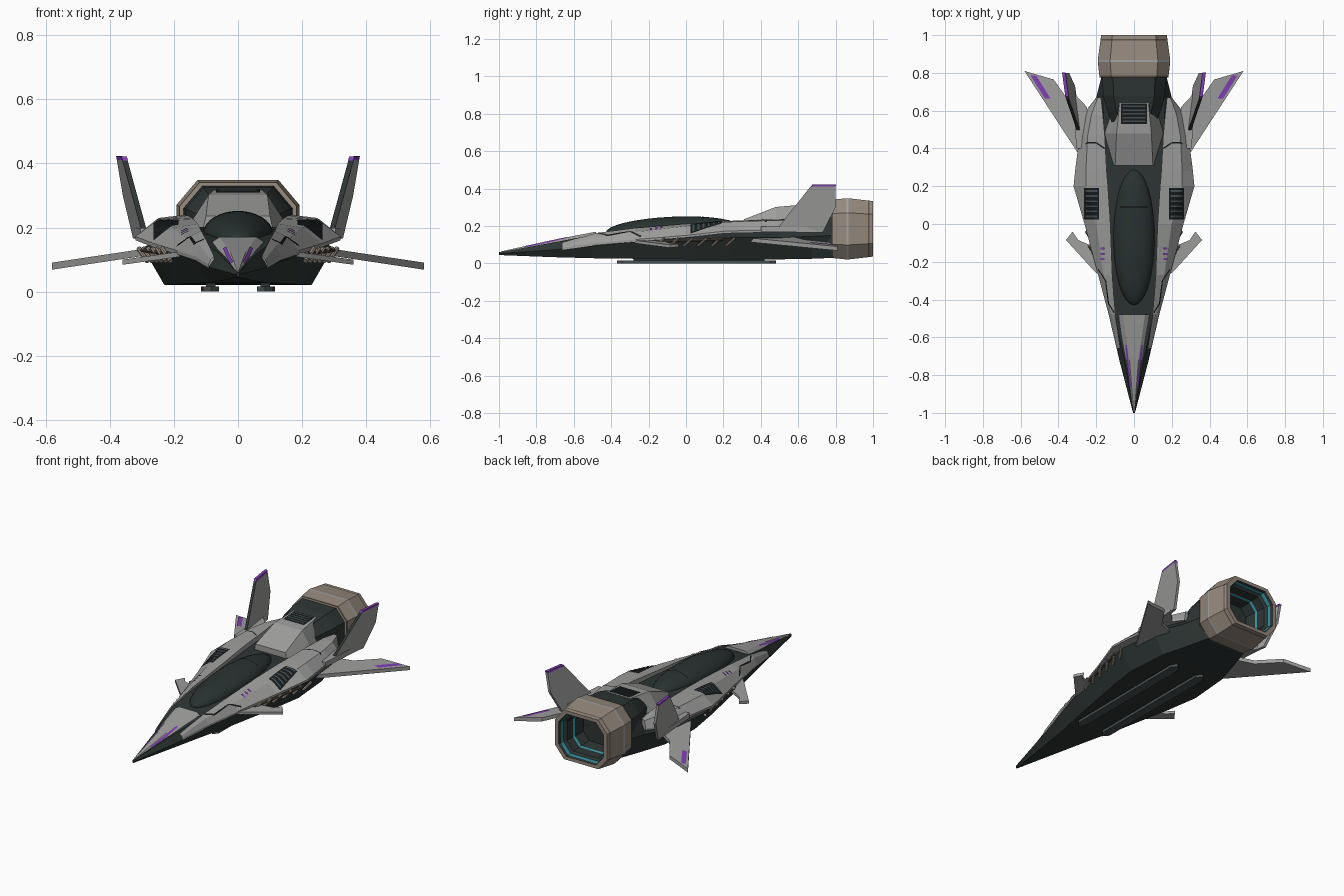
import bpy, bmesh, math
from mathutils import Vector, Matrix
from mathutils.bvhtree import BVHTree

if "Cube" in bpy.data.objects:
    bpy.data.objects.remove(bpy.data.objects["Cube"])

def mat(name, r, g, b):
    m = bpy.data.materials.new(name)
    m.diffuse_color = (r, g, b, 1)
    m.use_nodes = True
    m.node_tree.nodes["Principled BSDF"].inputs["Base Color"].default_value = m.diffuse_color
    return m

GREY = mat("hull grey", .34, .34, .335)
DARK = mat("dark hull", .026, .036, .034)
GLASS = mat("canopy glass", .022, .032, .030)
TAN = mat("nozzle tan", .30, .25, .205)
BROWN = mat("nozzle seam brown", .11, .085, .065)
PALE = mat("pale metal", .36, .38, .40)
PURPLE = mat("purple marking", .22, .05, .46)
TEAL = mat("engine teal", .03, .27, .34)
BLACK = mat("vent black", .008, .011, .012)
SKID = mat("skid grey", .065, .08, .085)

def finish(name, bm, mats, mirror=False, recalc=True):
    if recalc:
        bmesh.ops.recalc_face_normals(bm, faces=bm.faces)
    me = bpy.data.meshes.new(name)
    bm.to_mesh(me)
    bm.free()
    for m in mats:
        me.materials.append(m)
    ob = bpy.data.objects.new(name, me)
    bpy.context.collection.objects.link(ob)
    if mirror:
        mod = ob.modifiers.new("mirror", 'MIRROR')
        mod.use_mirror_merge = False
    return ob

def loft(name, rings, mats, bands=None, mirror=False):
    """Skin closed rings of 3D points; bands gives a material index per band."""
    bm = bmesh.new()
    vs = [[bm.verts.new(p) for p in r] for r in rings]
    n = len(vs[0])
    for k in range(len(vs) - 1):
        for i in range(n):
            j = (i + 1) % n
            f = bm.faces.new((vs[k][i], vs[k][j], vs[k + 1][j], vs[k + 1][i]))
            f.material_index = bands[k] if bands else 0
    bm.faces.new(vs[0][::-1])
    f = bm.faces.new(vs[-1])
    f.material_index = bands[-1] if bands else 0
    return finish(name, bm, mats, mirror)

def sym(y, *half):
    """Symmetric ring from half profile points, bottom to top."""
    return [(x, y, z) for x, z in half] + [(-x, y, z) for x, z in half[::-1]]

def prism(name, pts, off, mats, sides={}, mirror=True):
    """Plate: polygon pushed along off; sides maps edge number to material."""
    bm = bmesh.new()
    off = Vector(off)
    a = [bm.verts.new(p) for p in pts]
    b = [bm.verts.new(Vector(p) + off) for p in pts]
    bm.faces.new(a)
    bm.faces.new(b[::-1])
    for i in range(len(a)):
        j = (i + 1) % len(a)
        f = bm.faces.new((a[i], b[i], b[j], a[j]))
        f.material_index = sides.get(i, 0)
    return finish(name, bm, mats, mirror)

def strip(name, path, width, m, target, mirror=True, lift=.003, across=(0, 0)):
    """Thin painted strip laid on the top of a target object."""
    me = target.data
    tree = BVHTree.FromPolygons([v.co for v in me.vertices],
                                [p.vertices[:] for p in me.polygons])
    bm = bmesh.new()
    for p, q in zip(path, path[1:]):
        p, q = Vector(p), Vector(q)
        d = (q - p).normalized()
        s = Vector(across) if any(across) else Vector((-d.y, d.x))
        rows, n, w = [], 8, 4
        for i in range(n + 1):
            row = []
            for k in range(w + 1):
                c = p.lerp(q, i / n) + s * width * (k / w - .5)
                hit = tree.ray_cast(Vector((c.x, c.y, 2)), Vector((0, 0, -1)))[0]
                row.append(bm.verts.new((c.x, c.y, hit.z + lift)) if hit else None)
            rows.append(row)
        for i in range(n):
            for k in range(w):
                quad = [rows[i][k], rows[i + 1][k], rows[i + 1][k + 1], rows[i][k + 1]]
                if all(quad):
                    f = bm.faces.new(quad)
                    f.normal_update()
                    if f.normal.z < 0:
                        f.normal_flip()
    return finish(name, bm, [m], mirror, recalc=False)

# Dark lower hull: y, then bottom, widest and deck points
loft("lower_hull", [sym(*s) for s in (
    (-1, (.003, .045), (.005, .053), (.003, .06)),
    (-.72, (.05, .034), (.078, .072), (.05, .11)),
    (-.5, (.09, .028), (.128, .092), (.1, .152)),
    (-.27, (.14, .025), (.185, .115), (.12, .178)),
    (.05, (.2, .022), (.262, .132), (.14, .195)),
    (.25, (.23, .021), (.298, .138), (.15, .2)),
    (.5, (.21, .022), (.275, .138), (.16, .205)),
    (.67, (.16, .025), (.2, .145), (.165, .225)),
    (.79, (.125, .03), (.17, .15), (.15, .25)))], [DARK])

# Grey nose cover
nose = loft("nose_cover", [sym(*s) for s in (
    (-.99, (.003, .052), (.004, .058), (.002, .064)),
    (-.72, (.056, .085), (.058, .096), (.024, .124)),
    (-.48, (.1, .12), (.108, .138), (.058, .17)))], [GREY])

# Grey side shells: y, outer edge, shoulder, inner edge
shell = loft("side_shell", [
    [(xo, y, zo - .012), (xo, y, zo), (xs, y, zs), (xi, y, zi), (xi, y, zo - .012)]
    for y, xo, zo, xs, zs, xi, zi in (
        (-.66, .092, .085, .085, .1, .075, .11),
        (-.48, .134, .11, .12, .145, .1, .163),
        (-.27, .19, .128, .16, .168, .115, .19),
        (0, .262, .15, .2, .2, .125, .212),
        (.2, .32, .172, .255, .22, .138, .226),
        (.28, .312, .175, .255, .225, .145, .23),
        (.47, .288, .178, .245, .23, .155, .237),
        (.58, .27, .178, .225, .23, .165, .24),
        (.67, .2, .18, .192, .225, .175, .232))], [GREY], mirror=True)

# Dorsal fairing behind the cockpit
dorsal = loft("dorsal_fairing", [sym(*s) for s in (
    (.31, (.11, .19), (.1, .236)),
    (.48, (.158, .2), (.092, .302)),
    (.64, (.115, .2), (.076, .316)))], [GREY])

# Canopy
bm = bmesh.new()
bmesh.ops.create_uvsphere(bm, u_segments=32, v_segments=16, radius=1,
    matrix=Matrix.Translation((0, -.07, .18)) @ Matrix.Rotation(math.radians(2.5), 4, 'X')
    @ Matrix.Diagonal((.11, .36, .07, 1)))
for f in bm.faces:
    f.smooth = True
canopy = finish("canopy", bm, [GLASS])
strip("canopy_seam", [(-.1, .09), (.1, .09)], .008, BLACK, canopy, mirror=False)

# Octagonal engine neck and nozzle
def octo(y, s):
    return [(x * s, y, .185 + z * s) for x, z in (
        (.125, -.162), (.19, -.085), (.19, .085), (.125, .162),
        (-.125, .162), (-.19, .085), (-.19, -.085), (-.125, -.162))]

loft("engine_neck", [octo(.5, .55), octo(.62, .78), octo(.68, .86), octo(.8, .9)], [DARK])
loft("engine_nozzle", [octo(y, s) for y, s in (
    (.775, .9), (.776, .96), (.785, .965), (.858, 1.01), (.868, 1.01),
    (.972, .935), (.98, .93), (1, .915), (1, .79), (.985, .77), (.965, .75),
    (.955, .67), (.9, .65), (.89, .62), (.82, .58))],
    [TAN, BROWN, PALE, TEAL, DARK],
    [0, 1, 0, 2, 0, 1, 0, 0, 4, 3, 4, 4, 3, 4])

# Swept rear wings
def wz(x):
    return .14 - (x - .25) * .15
wing = prism("rear_wing", [(x, y, wz(x)) for x, y in (
    (.2, .24), (.3, .38), (.58, .81), (.425, .765), (.33, .63), (.2, .56))],
    (0, 0, -.022), [GREY])
strip("wing_marking", [(.532, .785), (.457, .665)], .03, PURPLE, wing, across=(1, 0))

# Small canards ahead of the wings
prism("canard", [(x, y, .125 - (x - .18) * .14) for x, y in (
    (.15, -.3), (.21, -.25), (.36, -.085), (.325, -.04), (.295, -.085), (.19, -.13))],
    (0, 0, -.016), [GREY])

# Leaning tail fins with dark leading edge and purple tip
def fin_pt(y, z):
    return (.292 + (y - .45) * .13 + (z - .17) * .17, y, z)
prism("tail_fin", [fin_pt(*p) for p in (
    (.4, .165), (.49, .19), (.665, .41), (.8, .412), (.8, .3), (.73, .165))],
    (-.016, 0, 0), [GREY, DARK], {0: 1, 1: 1})
prism("tail_fin_tip", [fin_pt(*p) for p in (
    (.665, .41), (.675, .421), (.802, .423), (.8, .411))], (-.017, 0, 0), [PURPLE])
prism("fin_root_block", [(.24, .4, .168), (.305, .4, .168), (.325, .7, .168), (.25, .62, .168)],
    (0, 0, .03), [GREY])

# Nose and shoulder markings
strip("nose_stripe", [(.042, -.64), (.02, -.86)], .009, PURPLE, nose)
for i in range(3):
    strip("shoulder_mark", [(.155, -.13 - i * .028), (.178, -.13 - i * .028)], .011, PURPLE, shell)

# Panel lines on the shells
strip("shell_panel_line", [(.282, .4), (.25, .43), (.2, .43), (.155, .4)], .007, BLACK, shell)
strip("front_panel_line", [(.19, -.24), (.15, -.3), (.135, -.42), (.105, -.47)], .006, BLACK, shell)

# Louvred vents
strip("side_vent", [(.225, .025), (.225, .19)], .078, BLACK, shell, across=(1, 0))
for i in range(6):
    y = .04 + i * .027
    strip("side_vent_slat", [(.192, y), (.258, y)], .009, SKID, shell, lift=.006)
strip("dorsal_vent", [(0, .53), (0, .637)], .138, BLACK, dorsal, mirror=False, across=(1, 0))
for i in range(5):
    y = .543 + i * .02
    strip("dorsal_vent_slat", [(-.06, y), (.06, y)], .008, SKID, dorsal, mirror=False, lift=.007)

# Exposed pipes under the shell edge
def rod(name, a, b, r, m):
    a, b = Vector(a), Vector(b)
    bm = bmesh.new()
    rot = (b - a).to_track_quat('Z', 'Y').to_matrix().to_4x4()
    bmesh.ops.create_cone(bm, cap_ends=True, segments=8, radius1=r, radius2=r,
        depth=(b - a).length, matrix=Matrix.Translation((a + b) / 2) @ rot)
    return finish(name, bm, [m], mirror=True)

for i in range(6):
    y = -.14 + i * .075
    x = .225 + min(i, 5) * .0145
    rod("side_pipe", (x - .015, y - .02, .095), (x + .012, y + .025, .135), .008, TAN)
rod("side_conduit", (.215, -.16, .118), (.298, .2, .13), .007, BROWN)

# Belly skids
prism("belly_skid", [(.06, -.34, 0), (.085, -.37, 0), (.11, -.34, 0),
                     (.115, .45, 0), (.09, .48, 0), (.06, .45, 0)], (0, 0, .016), [SKID])
prism("skid_mount", [(.07, -.28, .01), (.1, -.28, .01), (.1, .42, .01), (.07, .42, .01)],
      (0, 0, .02), [DARK])
